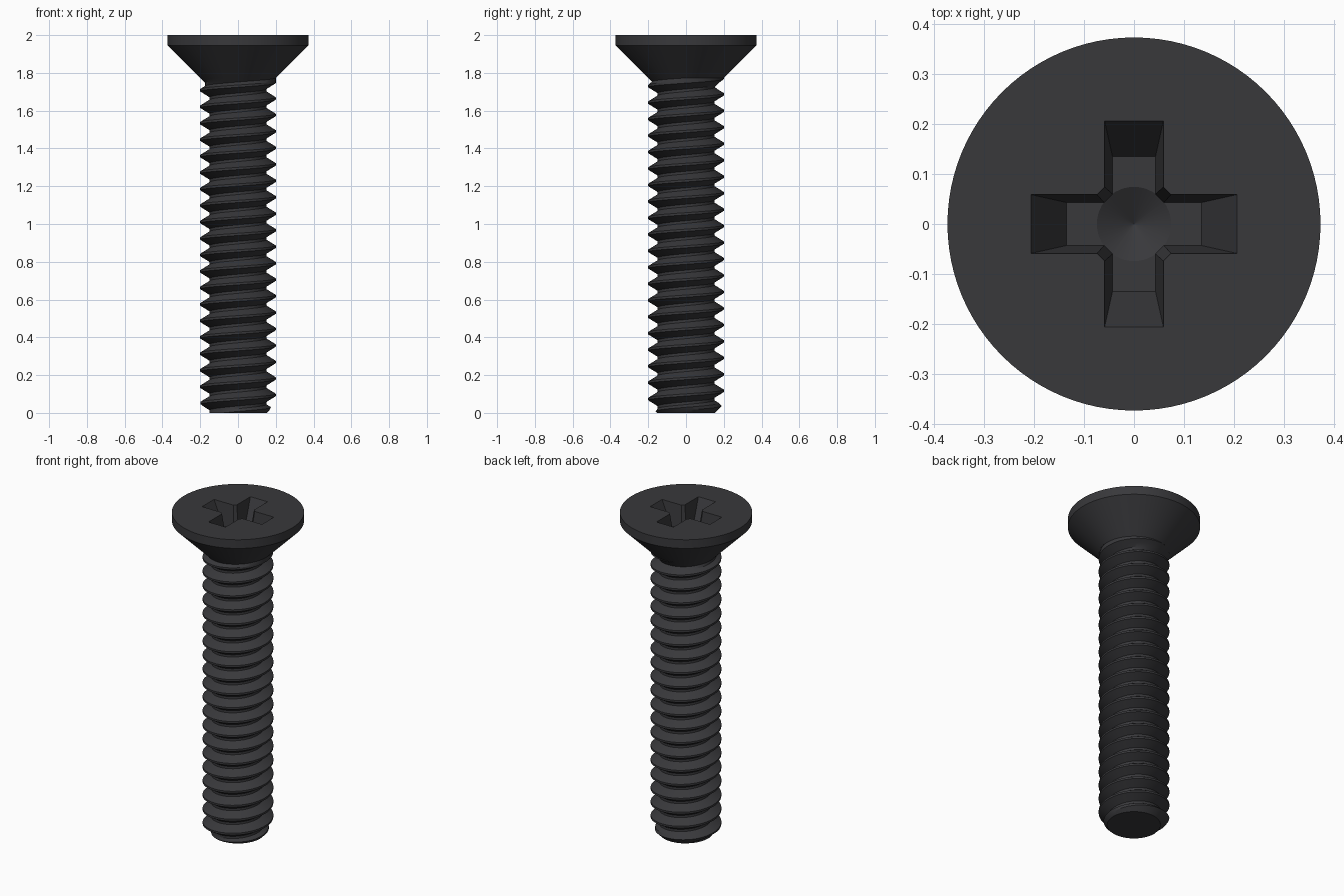
import bpy, bmesh, math

if "Cube" in bpy.data.objects:
    bpy.data.objects.remove(bpy.data.objects["Cube"])

SEG = 72
PITCH, CREST_Z = 0.0872, 0.2694       # helix pitch, height of a crest at angle 0
R_OUT, R_ROOT = 0.20, 0.150
NECK_Z = 1.772                        # where the shank meets the head

steel = bpy.data.materials.new("dark_steel")
steel.diffuse_color = (0.04, 0.04, 0.044, 1)
steel.use_nodes = True
steel.node_tree.nodes["Principled BSDF"].inputs["Base Color"].default_value = steel.diffuse_color


def make(name, bm):
    bmesh.ops.recalc_face_normals(bm, faces=bm.faces)
    me = bpy.data.meshes.new(name)
    bm.to_mesh(me)
    bm.free()
    ob = bpy.data.objects.new(name, me)
    bpy.context.collection.objects.link(ob)
    me.materials.append(steel)
    return ob


def select(ob):
    bpy.ops.object.select_all(action='DESELECT')
    ob.select_set(True)
    bpy.context.view_layer.objects.active = ob


def loft(bm, rings):
    """Skin closed rings of equal length and cap both ends."""
    vs = [[bm.verts.new(p) for p in r] for r in rings]
    n = len(vs[0])
    for a, b in zip(vs, vs[1:]):
        for i in range(n):
            bm.faces.new((a[i], a[(i + 1) % n], b[(i + 1) % n], b[i]))
    bm.faces.new(vs[0])
    bm.faces.new(vs[-1])


def circle(r, z, n=96):
    return [(r * math.cos(2 * math.pi * i / n), r * math.sin(2 * math.pi * i / n), z)
            for i in range(n)]


# Threaded shank: a helical V profile, chamfered at the tip, merging into the head cone
CREST_HALF, ROOT_HALF = 0.006, 0.007


def radius(z, turn):
    d = (z - CREST_Z) / PITCH - turn
    d = abs(d - round(d)) * PITCH
    t = (d - CREST_HALF) / (PITCH / 2 - CREST_HALF - ROOT_HALF)
    r = R_OUT - (R_OUT - R_ROOT) * min(1, max(0, t))
    r = min(r, 0.152 + z)
    return max(r, R_OUT + z - NECK_Z)


half = PITCH / 2
offsets = [-CREST_HALF, CREST_HALF, half / 2, half - ROOT_HALF, half + ROOT_HALF, 1.5 * half]
bm = bmesh.new()
columns = []
for i in range(SEG + 1):
    turn = i / SEG
    a = 2 * math.pi * turn
    col = []
    for k in range(-6, 20):
        for o in offsets:
            z = CREST_Z + PITCH * (k + turn) + o
            z = min(NECK_Z, max(0, z))
            r = radius(z, turn)
            col.append(bm.verts.new((r * math.cos(a), r * math.sin(a), z)))
    columns.append(col)
for a, b in zip(columns, columns[1:]):
    for j in range(len(a) - 1):
        bm.faces.new((a[j], b[j], b[j + 1], a[j + 1]))
bmesh.ops.remove_doubles(bm, verts=bm.verts, dist=1e-5)
tip = [e for e in bm.edges if e.is_boundary and all(v.co.z < 1e-4 for v in e.verts)]
bmesh.ops.holes_fill(bm, edges=tip, sides=0)
shank = make("threaded_shank", bm)

# Countersunk head
bm = bmesh.new()
loft(bm, [circle(R_OUT, NECK_Z), circle(0.374, 1.946), circle(0.374, 2.0)])
head = make("countersunk_head", bm)


# Cross recess cutters: tapered cross plus a shallow conical bottom
def cross(end, w, c, z):
    pts = []
    for q in range(4):
        ca, sa = [(1, 0), (0, 1), (-1, 0), (0, -1)][q]
        for x, y in ((end, -w), (end, w), (c, w), (w, c)):
            pts.append((x * ca - y * sa, x * sa + y * ca, z))
    return pts


FLOOR = 1.86
bm = bmesh.new()
loft(bm, [cross(0.135, 0.043, 0.060, FLOOR), cross(0.207, 0.059, 0.074, 2.0),
          cross(0.207, 0.059, 0.074, 2.05)])
cutters = [make("cross_cutter", bm)]
bm = bmesh.new()
loft(bm, [circle(0.0005, 1.815, 48), circle(0.076, FLOOR + 0.001, 48)])
cutters.append(make("cone_cutter", bm))

select(head)
for c in cutters:
    m = head.modifiers.new("recess", 'BOOLEAN')
    m.operation, m.solver, m.object = 'DIFFERENCE', 'EXACT', c
    bpy.ops.object.modifier_apply(modifier=m.name)
for c in cutters:
    bpy.data.objects.remove(c)

# Open the hidden underside where the shank joins
bm = bmesh.new()
bm.from_mesh(head.data)
under = [f for f in bm.faces if all(v.co.z < NECK_Z + 1e-4 for v in f.verts)]
bmesh.ops.delete(bm, geom=under, context='FACES_ONLY')
bm.to_mesh(head.data)
bm.free()

for ob in (shank, head):
    select(ob)
    bpy.ops.object.shade_smooth_by_angle(angle=math.radians(25))
